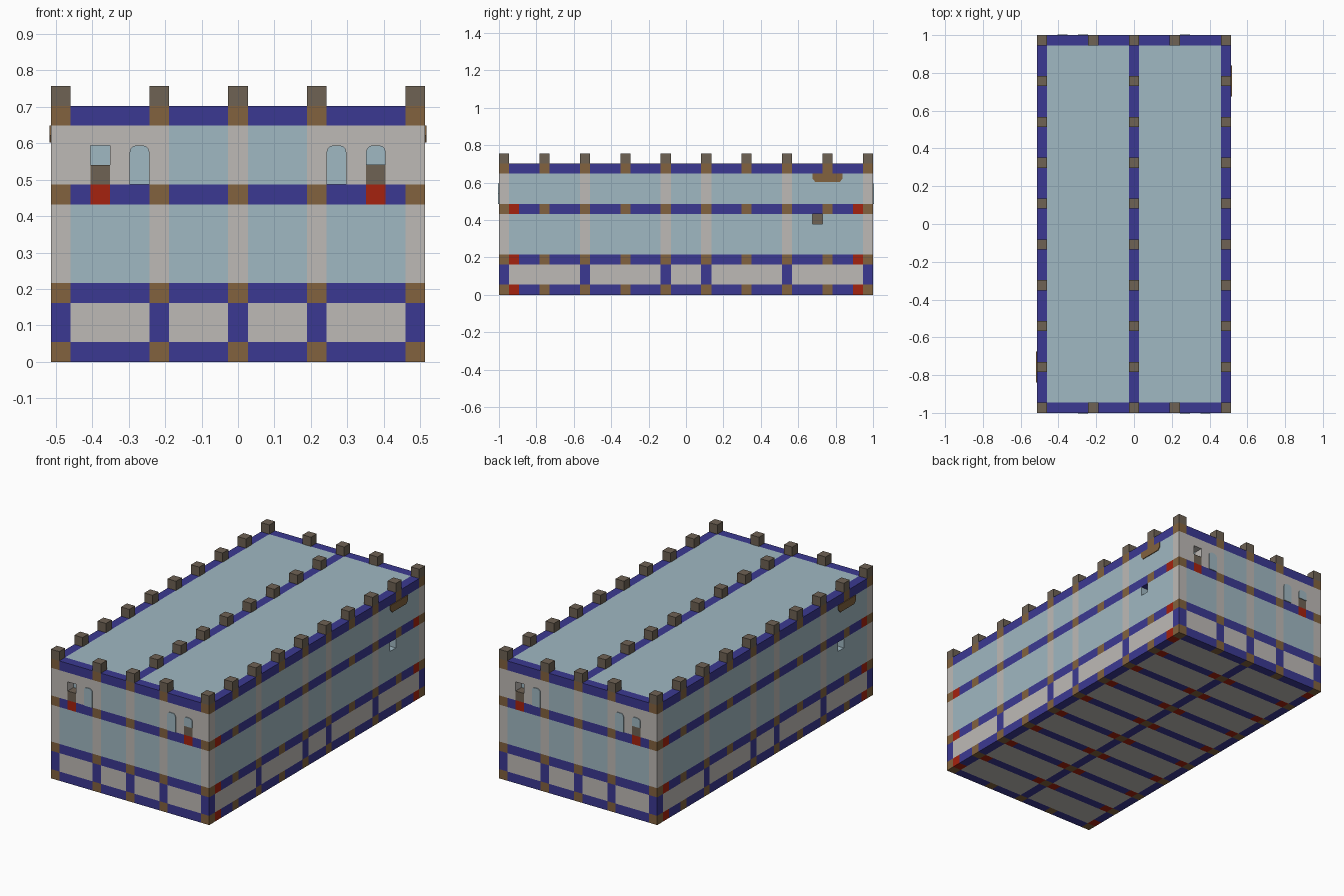
import bpy, bmesh, math
from mathutils import Vector

if "Cube" in bpy.data.objects:
    bpy.data.objects.remove(bpy.data.objects["Cube"], do_unlink=True)

# The building stands on a module grid: W x D x H blocks plus a row of merlons
W, D, H = 19, 37, 13
U = 2 / D


def srgb(r, g, b):
    return [((c / 255 + 0.055) / 1.055) ** 2.4 for c in (r, g, b)] + [1]


def material(name, rgb):
    m = bpy.data.materials.new(name)
    m.use_nodes = True
    col = srgb(*rgb)
    m.diffuse_color = col
    m.node_tree.nodes["Principled BSDF"].inputs["Base Color"].default_value = col
    return m


glass = material("pale_glass", (160, 184, 194))
plaster = material("light_grey", (190, 186, 182))
blue = material("deep_blue", (59, 57, 146))
brown = material("wood_brown", (130, 98, 62))
taupe = material("dark_taupe", (110, 98, 84))
red = material("red", (165, 34, 14))

part_material = {
    "glazing": glass, "plaster_walls": plaster, "beams": blue,
    "joints": brown, "merlons": taupe, "sills": taupe, "red_blocks": red,
}
cells = {}


def fill(part, xs, ys, zs):
    """Give a block range to a part, together with its half-turn twin."""
    for x in xs:
        for y in ys:
            for z in zs:
                cells[x, y, z] = part
                cells[W - 1 - x, D - 1 - y, z] = part


def one(i):
    return range(i, i + 1)


ALL_X, ALL_Y = range(W), range(D)
BAYS_Y = range(0, D, 4)
MAIN_Y = (0, 8, 16, 20, 28, 36)
POSTS_X = (0, 5, 9, 13, 18)
LINES_X = (0, 9, 18)
BANDS = (0, 3, 8, 12)
UPPER = range(4, 12)
BASE = range(1, 3)

# Solid glazed body
fill("glazing", ALL_X, ALL_Y, range(H))

# Plaster: floor, base panels, end bays and columns
fill("plaster_walls", ALL_X, ALL_Y, one(0))
fill("plaster_walls", ALL_X, one(0), BASE)
fill("plaster_walls", one(18), ALL_Y, BASE)
fill("plaster_walls", POSTS_X, one(0), UPPER)
fill("plaster_walls", one(18), MAIN_Y, UPPER)
for bay in (range(1, 5), range(14, 18)):
    fill("plaster_walls", bay, one(0), range(9, 12))

# Blue beams: horizontal bands, base posts, roof and floor lines
for z in BANDS:
    fill("beams", ALL_X, one(0), one(z))
    fill("beams", one(18), ALL_Y, one(z))
fill("beams", POSTS_X, one(0), BASE)
fill("beams", one(18), MAIN_Y, BASE)
fill("beams", LINES_X, ALL_Y, (0, 12))
fill("beams", ALL_X, BAYS_Y, one(0))

# Wooden joints where posts meet beams
fill("joints", POSTS_X, one(0), BANDS)
fill("joints", one(18), BAYS_Y, BANDS)
fill("joints", LINES_X, BAYS_Y, (0, 12))

# Merlons along every roof line
fill("merlons", LINES_X, BAYS_Y, one(H))
fill("merlons", POSTS_X, one(0), one(H))

# Red blocks beside the joints
fill("red_blocks", one(18), (1, 35), (0, 3, 8))
fill("red_blocks", (2, 16), one(0), one(8))
fill("red_blocks", (1, 8, 10, 17), range(4, D - 1, 4), one(0))

# Window sills, and openings one block deep
fill("sills", (2, 16), one(0), one(9))
fill("sills", one(17), one(31), one(7))
for x, y, z in ((2, 0, 10), (18, 31, 7)):
    del cells[x, y, z]
    del cells[W - 1 - x, D - 1 - y, z]


def place(x, y, z):
    return Vector(((x - W / 2) * U, (y - D / 2) * U, z * U))


def build(name, mat):
    """Skin the outer faces of all blocks of one part."""
    bm = bmesh.new()
    for cell, part in cells.items():
        if part != name:
            continue
        for axis in range(3):
            for side in (0, 1):
                near = list(cell)
                near[axis] += 2 * side - 1
                if tuple(near) in cells:
                    continue
                a, b = (axis + 1) % 3, (axis + 2) % 3
                ring = [(0, 0), (1, 0), (1, 1), (0, 1)]
                verts = []
                for i, j in ring if side else ring[::-1]:
                    p = list(cell)
                    p[axis] += side
                    p[a] += i
                    p[b] += j
                    verts.append(bm.verts.new(place(*p)))
                bm.faces.new(verts)
    bmesh.ops.remove_doubles(bm, verts=bm.verts, dist=U / 100)
    bmesh.ops.dissolve_limit(bm, angle_limit=math.radians(1),
                             verts=bm.verts, edges=bm.edges)
    finish(name, bm, mat)


def finish(name, bm, mat):
    me = bpy.data.meshes.new(name)
    bm.to_mesh(me)
    bm.free()
    me.materials.append(mat)
    bpy.context.collection.objects.link(bpy.data.objects.new(name, me))


for name, mat in part_material.items():
    build(name, mat)


def plates(name, outline, mat, on_side):
    """Thin plate on the front (or side) wall and its half-turn twin."""
    t = 0.08
    bm = bmesh.new()
    for s in (1, -1):
        rings = []
        for depth in (0, t):
            ring = []
            for u, z in outline:
                p = place(W + depth, u, z) if on_side else place(u, -depth, z)
                ring.append(bm.verts.new((s * p.x, s * p.y, p.z)))
            rings.append(ring)
        n = len(outline)
        bm.faces.new(rings[1])
        for i in range(n):
            j = (i + 1) % n
            bm.faces.new((rings[0][i], rings[0][j], rings[1][j], rings[1][i]))
    bmesh.ops.recalc_face_normals(bm, faces=bm.faces)
    finish(name, bm, mat)


def arch(x, z0, z1):
    """Window outline with rounded upper corners."""
    r = 0.35
    pts = [(x, z0), (x + 1, z0)]
    for cx, start in ((x + 1 - r, 0), (x + r, 90)):
        for k in range(4):
            a = math.radians(start + 30 * k)
            pts.append((cx + r * math.cos(a), z1 - r + r * math.sin(a)))
    return pts


# Arched windows in the end bays
plates("arched_window_left", arch(14, 9, 11), glass, False)
plates("arched_window_right", arch(4, 9, 11), glass, False)
plates("small_arched_window", arch(16, 10, 11), glass, False)

# Wooden bracket below one merlon on each long side
plates("bracket", [(31, 12), (31, 11.5), (31.3, 11.15), (33.7, 11.15),
                   (34, 11.5), (34, 12)], brown, True)
